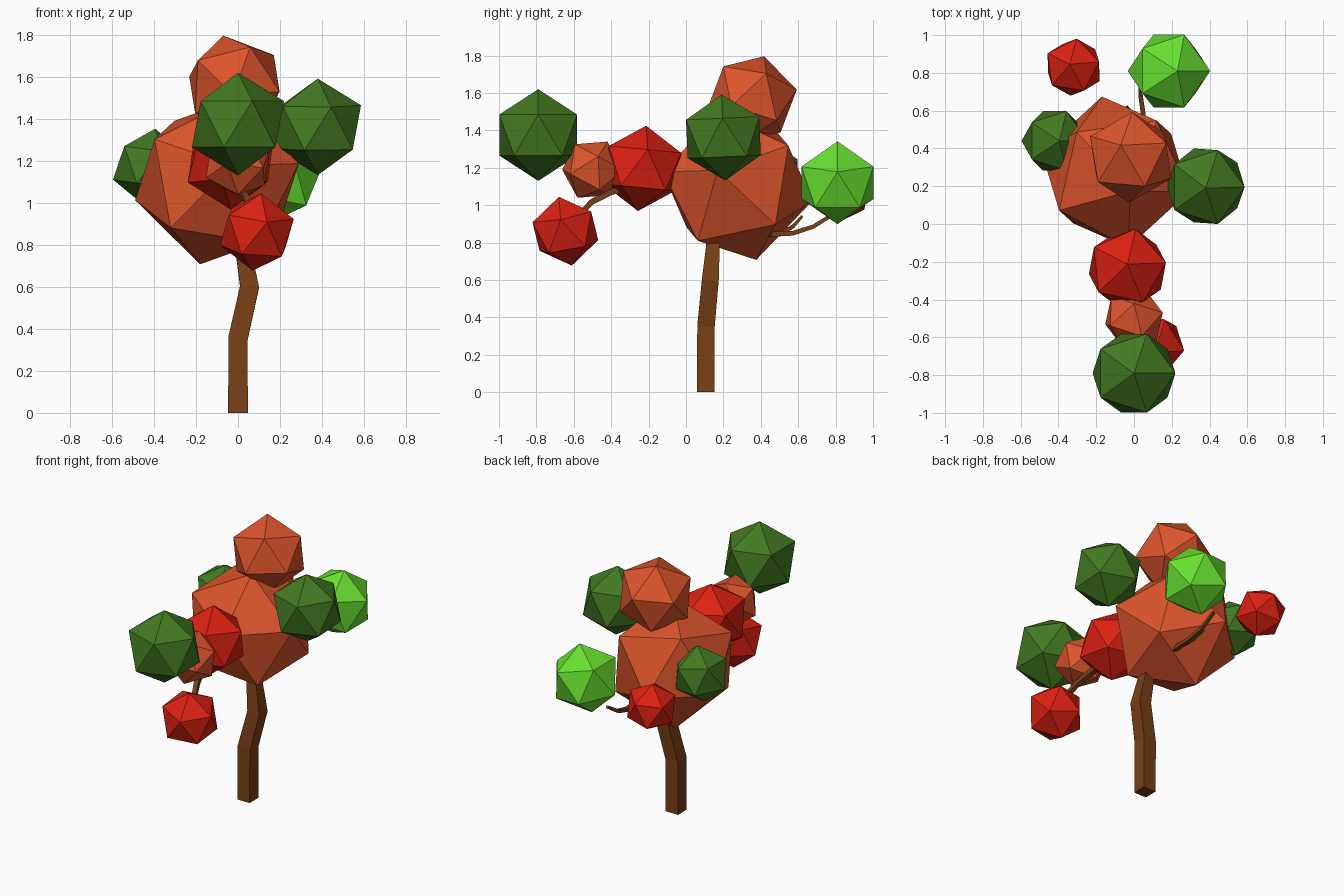
import bpy, bmesh
from mathutils import Vector, Matrix

if "Cube" in bpy.data.objects:
    bpy.data.objects.remove(bpy.data.objects["Cube"])


def material(name, rgb):
    m = bpy.data.materials.new(name)
    m.diffuse_color = (*rgb, 1)
    m.use_nodes = True
    m.node_tree.nodes["Principled BSDF"].inputs["Base Color"].default_value = m.diffuse_color
    return m


ORANGE = material("orange_leaf", (0.72, 0.09, 0.025))
GREEN = material("dark_green_leaf", (0.055, 0.19, 0.015))
LIME = material("light_green_leaf", (0.14, 0.75, 0.03))
RED = material("red_leaf", (0.72, 0.015, 0.006))
BARK = material("bark", (0.19, 0.05, 0.008))


def finish(name, bm, mat):
    bmesh.ops.recalc_face_normals(bm, faces=bm.faces)
    me = bpy.data.meshes.new(name)
    bm.to_mesh(me)
    bm.free()
    me.materials.append(mat)
    bpy.context.collection.objects.link(bpy.data.objects.new(name, me))


def leaf_ball(name, mat, center, radius, tip=(0, 0, 1), side=(1, 0, 0)):
    """Icosahedron with one corner towards tip and a neighbouring corner towards side."""
    z = Vector(tip).normalized()
    x = Vector(side)
    x = (x - z * x.dot(z)).normalized()
    rot = Matrix((x, z.cross(x), z)).transposed().to_4x4()
    bm = bmesh.new()
    bmesh.ops.create_icosphere(bm, subdivisions=1, radius=radius,
                               matrix=Matrix.Translation(center) @ rot)
    finish(name, bm, mat)


def limb(name, points, widths):
    """Square tube along a path."""
    pts = [Vector(p) for p in points]
    bm = bmesh.new()
    rings = []
    for i, (p, w) in enumerate(zip(pts, widths)):
        t = (pts[min(i + 1, len(pts) - 1)] - pts[max(i - 1, 0)]).normalized()
        if i == 0 and p.z == 0:
            t = Vector((0, 0, 1))
        u = Vector((1, 0, 0))
        u = (u - t * u.dot(t)).normalized()
        v = t.cross(u)
        rings.append([bm.verts.new(p + (u * a + v * b) * w / 2)
                      for a, b in ((-1, -1), (1, -1), (1, 1), (-1, 1))])
    for r0, r1 in zip(rings, rings[1:]):
        for k in range(4):
            bm.faces.new((r0[k], r0[(k + 1) % 4], r1[(k + 1) % 4], r1[k]))
    bm.faces.new(rings[0])
    bm.faces.new(rings[-1])
    finish(name, bm, BARK)


# Trunk and branches
limb("trunk", [(0, .105, 0), (0, .107, .355), (.055, .13, .6), (.02, .145, .8), (-.04, .19, .95)],
     [.093, .093, .09, .07, .05])
limb("back_branch", [(0, .25, .9), (.05, .45, .845), (.05, .57, .85), (.035, .68, .885), (.03, .8, .96)],
     [.03, .028, .025, .022, .018])
limb("back_twig", [(.05, .5, .845), (.0, .57, .885), (-.04, .62, .94)], [.024, .02, .014])
limb("front_branch", [(0, -.2, 1.13), (.01, -.4, 1.07), (.04, -.5, 1.02), (.08, -.6, .92)],
     [.035, .032, .03, .025])

# Leaf clusters
leaf_ball("main_crown", ORANGE, (-.10, .275, 1.10), .413, (-.08, .1, -.39), (-.22, -.257, -.24))
leaf_ball("top_crown", ORANGE, (-.017, .353, 1.566), .245, (-.053, .064, .231), (.193, .077, .139))
leaf_ball("front_small_cluster", ORANGE, (0, -.5, 1.19), .17, (0, .08, .15), (.15, .02, .05))
leaf_ball("front_green_cluster", GREEN, (.0, -.79, 1.375), .245)
leaf_ball("right_green_cluster", GREEN, (.38, .2, 1.362), .23, (0, -.01, .23))
leaf_ball("left_green_cluster", GREEN, (-.42, .44, 1.17), .185, (.025, 0, .18))
leaf_ball("back_light_cluster", LIME, (.185, .81, 1.12), .226, (.045, 0, .22))
leaf_ball("front_red_cluster", RED, (-.035, -.235, 1.197), .229, (0, .022, .228), (1, .1, 0))
leaf_ball("low_red_cluster", RED, (.09, -.645, .861), .188, (.02, -.035, .184), (.177, -.035, .115))
leaf_ball("back_red_cluster", RED, (-.32, .83, 1.07), .164, (-.02, .015, .16), (1, .14, 0))
